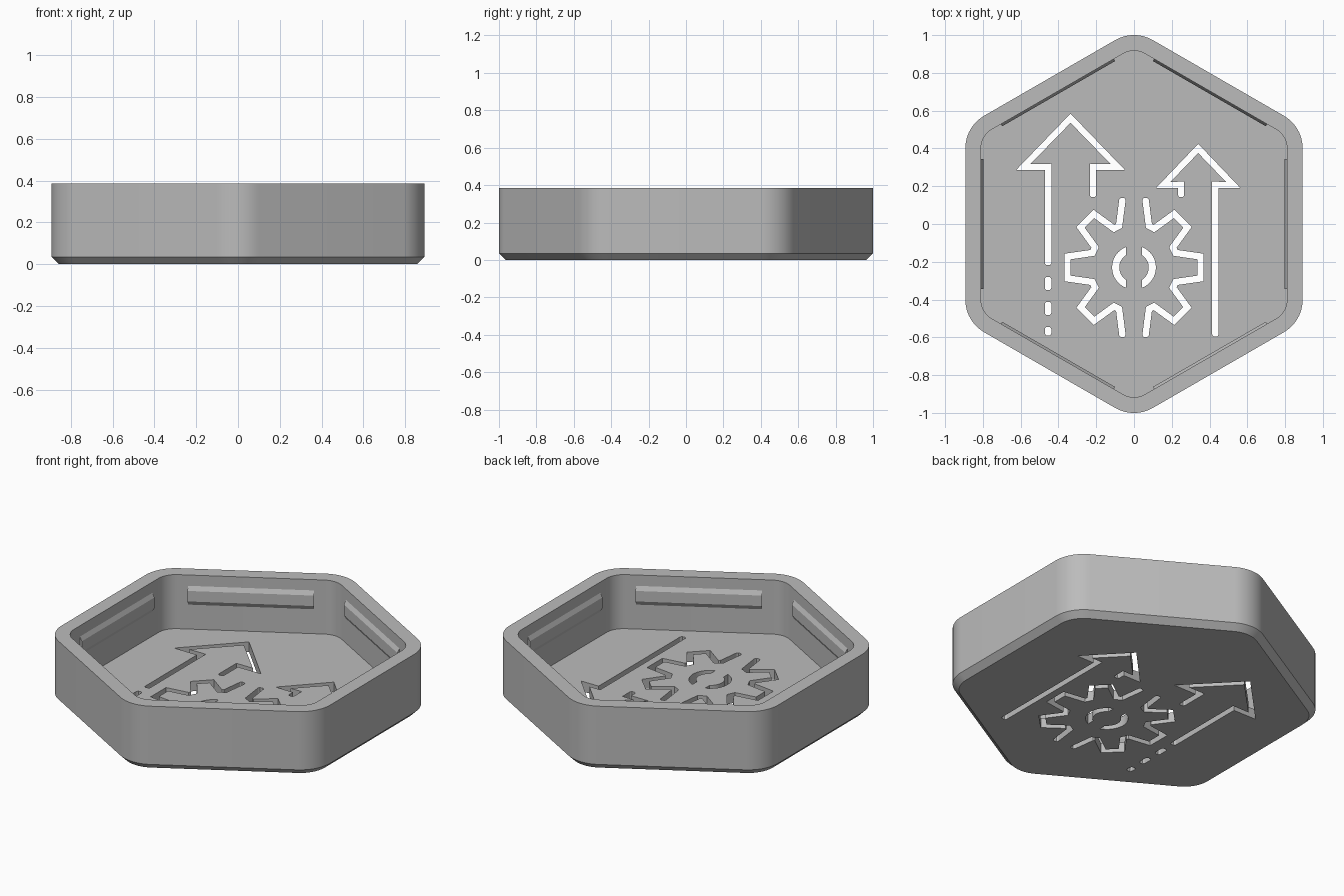
import bpy, bmesh, math
from mathutils import Vector, Matrix

cube = bpy.data.objects.get("Cube")
if cube:
    bpy.data.objects.remove(cube, do_unlink=True)

HEIGHT, FLOOR, CHAMFER = 0.385, 0.06, 0.035
APOTHEM, ROUND, WALL = 0.893, 0.2, 0.083
STROKE = 0.034
GEAR = Vector((0, -0.23))

grey = bpy.data.materials.new("plain_grey")
grey.use_nodes = True
grey.diffuse_color = (0.5, 0.5, 0.5, 1)
grey.node_tree.nodes["Principled BSDF"].inputs["Base Color"].default_value = (0.5, 0.5, 0.5, 1)


def make_object(name, bm):
    bmesh.ops.recalc_face_normals(bm, faces=bm.faces)
    mesh = bpy.data.meshes.new(name)
    bm.to_mesh(mesh)
    bm.free()
    mesh.materials.append(grey)
    obj = bpy.data.objects.new(name, mesh)
    bpy.context.collection.objects.link(obj)
    return obj


def hex_loop(inset, z, steps=12):
    """Rounded hexagon with points at front and back."""
    radius = ROUND - inset
    centre = (APOTHEM - ROUND) / math.cos(math.pi / 6)
    pts = []
    for k in range(6):
        mid = math.radians(30 + 60 * k)
        for i in range(steps + 1):
            a = mid + math.radians(60 * i / steps - 30)
            pts.append((centre * math.cos(mid) + radius * math.cos(a),
                        centre * math.sin(mid) + radius * math.sin(a), z))
    return pts


# Tray body: chamfered foot, outer wall, rim, inner wall and floor
bm = bmesh.new()
sections = [(CHAMFER, 0), (0, CHAMFER), (0, HEIGHT), (WALL, HEIGHT), (WALL, FLOOR)]
rings = [[bm.verts.new(p) for p in hex_loop(*s)] for s in sections]
for lower, upper in zip(rings, rings[1:]):
    n = len(lower)
    for i in range(n):
        j = (i + 1) % n
        bm.faces.new((lower[i], lower[j], upper[j], upper[i]))
bm.faces.new(rings[0])
bm.faces.new(rings[-1])
tray = make_object("tray", bm)


def prism(bm, outline):
    """Vertical block through the floor."""
    face = bm.faces.new([bm.verts.new((x, y, -0.1)) for x, y in outline])
    new = bmesh.ops.extrude_face_region(bm, geom=[face])["geom"]
    bmesh.ops.translate(bm, vec=(0, 0, 0.25),
                        verts=[v for v in new if isinstance(v, bmesh.types.BMVert)])


def slot(bm, path):
    """Mitred ribbon along a path, with softened ends."""
    pts = [Vector(p) for p in path]
    ease = 0.01
    pts.insert(1, pts[0] + (pts[1] - pts[0]).normalized() * ease)
    pts.insert(-1, pts[-1] + (pts[-2] - pts[-1]).normalized() * ease)
    left, right = [], []
    last = len(pts) - 1
    for i, p in enumerate(pts):
        d_in = (p - pts[max(i - 1, 0)]).normalized()
        d_out = (pts[min(i + 1, last)] - p).normalized()
        along = (d_in + d_out).normalized()
        side = Vector((-along.y, along.x))
        ref = d_out if i < last else d_in
        half = STROKE / 2 * (0.6 if i in (0, last) else 1)
        reach = half * min(1 / max(side.dot(Vector((-ref.y, ref.x))), 0.1), 2.45)
        left.append(p + side * reach)
        right.append(p - side * reach)
    prism(bm, left + right[::-1])


def arrow(bm, x, tip, head, base, shaft, left_end, right_end):
    """Open-bottomed arrow outline pointing to the back."""
    slot(bm, [(x - shaft, left_end), (x - shaft, base), (x - head, base), (x, tip),
              (x + head, base), (x + shaft, base), (x + shaft, right_end)])


cuts = bmesh.new()
arrow(cuts, -0.336, 0.56, 0.25, 0.302, 0.119, -0.218, 0.143)
arrow(cuts, 0.34, 0.4, 0.185, 0.207, 0.091, 0.143, -0.595)

# Dashes below the left arrow
for top, bottom in ((-0.28, -0.35), (-0.412, -0.482), (-0.545, -0.59)):
    slot(cuts, [(-0.455, top), (-0.455, bottom)])

# Gear outline and hub ring, as two mirrored halves
quarter = [(0.06, 0.368), (0.079, 0.22), (0.106, 0.206), (0.212, 0.283),
           (0.283, 0.212), (0.206, 0.106), (0.22, 0.077), (0.352, 0.058)]
half_gear = quarter + [(x, -y) for x, y in reversed(quarter)]
for s in (-1, 1):
    slot(cuts, [GEAR + Vector((s * x, y)) for x, y in half_gear])
    hub = []
    for radius, way in ((0.116, 1), (0.078, -1)):
        limit = math.acos(0.042 / radius)
        for i in range(17):
            a = way * limit * (i / 8 - 1)
            hub.append(GEAR + Vector((s * radius * math.cos(a), radius * math.sin(a))))
    prism(cuts, hub)
cutter = make_object("floor_cutter", cuts)
cutter.hide_render = True

mod = tray.modifiers.new("floor_openings", 'BOOLEAN')
mod.operation = 'DIFFERENCE'
mod.solver = 'EXACT'
mod.object = cutter
bpy.ops.object.select_all(action='DESELECT')
bpy.context.view_layer.objects.active = tray
tray.select_set(True)
bpy.ops.object.modifier_apply(modifier=mod.name)
bpy.data.objects.remove(cutter, do_unlink=True)
bpy.ops.object.shade_smooth_by_angle(angle=math.radians(30))

# Snap ribs with sloped edges, one on each inner wall
inner = APOTHEM - WALL
profile = [(inner + 0.01, 0.32), (inner, 0.32), (inner - 0.013, 0.295),
           (inner - 0.013, 0.232), (inner, 0.207), (inner + 0.01, 0.207)]
for k in range(6):
    bm = bmesh.new()
    ends = [[bm.verts.new((x, y, z)) for x, z in profile] for y in (-0.345, 0.345)]
    for i in range(len(profile)):
        j = (i + 1) % len(profile)
        bm.faces.new((ends[0][i], ends[0][j], ends[1][j], ends[1][i]))
    for end in ends:
        bm.faces.new(end)
    bm.transform(Matrix.Rotation(math.radians(60 * k), 4, 'Z'))
    make_object(f"snap_rib_{k + 1}", bm)
